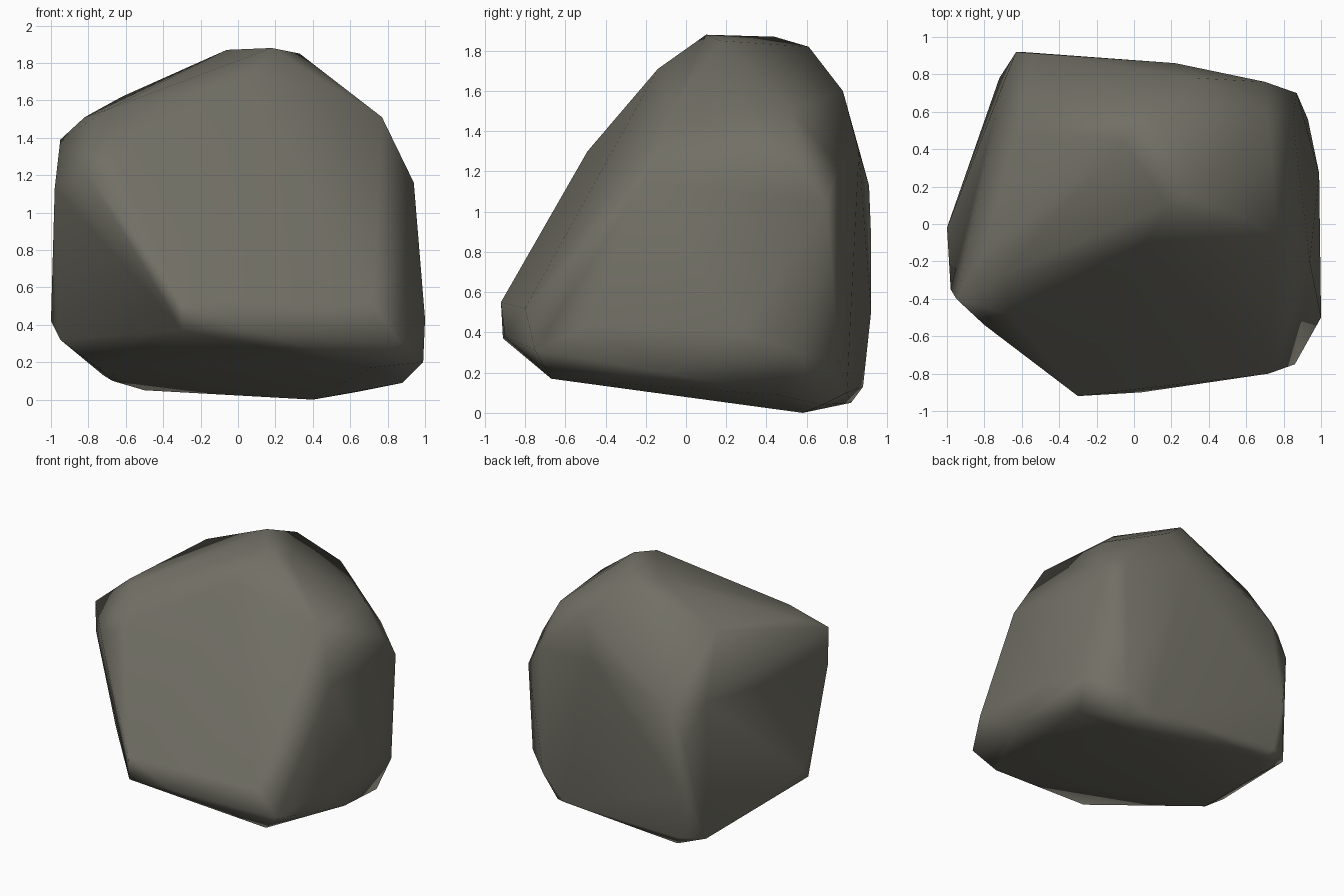
import bpy, bmesh

# Corner points of the chiselled boulder, grouped by height
crown = [(0.18, 0.1, 1.88), (-0.06, 0.44, 1.87), (0.33, 0.17, 1.85), (0.08, 0.61, 1.82),
         (-0.62, 0.5, 1.62), (-0.7, -0.27, 1.55), (-0.82, -0.17, 1.51), (-0.95, -0.4, 1.39),
         (0.05, -0.14, 1.71), (0.77, -0.07, 1.51), (0.72, 0.52, 1.5), (0.34, 0.78, 1.6),
         (-0.65, -0.49, 1.3)]
shoulder = [(0.94, -0.2, 1.16), (0.85, 0.55, 1.25), (0.7, 0.76, 1.23), (0.87, 0.7, 1.04),
            (-0.98, -0.35, 1.13), (-0.63, 0.92, 0.88), (-0.5, 0.91, 1.13), (-0.7, 0.75, 1.17),
            (0.22, 0.86, 1.3), (-0.8, -0.54, 1.2)]
waist = [(-0.3, -0.92, 0.55), (-0.3, -0.91, 0.37), (0.04, -0.9, 0.38), (0.72, -0.8, 0.52),
         (0.86, -0.75, 0.31), (1, -0.5, 0.43), (-1, -0.02, 0.42),
         (-0.6, 0.92, 0.5), (0.7, 0.76, 0.25), (0.93, 0.56, 0.3), (0.99, 0.27, 0.4)]
base = [(0.71, -0.67, 0.17), (-0.95, -0.15, 0.32), (0.99, -0.1, 0.2), (-0.7, 0.4, 0.13),
        (-0.75, -0.11, 0.17), (0.4, 0.58, 0), (0.63, 0.68, 0.04), (0.88, 0.45, 0.09),
        (-0.72, 0.78, 0.13), (-0.67, 0.59, 0.1), (-0.5, 0.82, 0.05), (-0.55, 0.88, 0.13),
        (0.5, 0.8, 0.1)]

# Wrap the points in a convex hull
bm = bmesh.new()
for p in crown + shoulder + waist + base:
    bm.verts.new(p)
bmesh.ops.convex_hull(bm, input=bm.verts[:])
bmesh.ops.delete(bm, geom=[v for v in bm.verts if not v.link_faces], context='VERTS')
bmesh.ops.recalc_face_normals(bm, faces=bm.faces[:])
for f in bm.faces:
    f.smooth = True
mesh = bpy.data.meshes.new("boulder")
bm.to_mesh(mesh)
bm.free()
boulder = bpy.data.objects.new("boulder", mesh)
bpy.context.collection.objects.link(boulder)

# Smooth shading that keeps the broad facets flat
wn = boulder.modifiers.new("weighted_normals", 'WEIGHTED_NORMAL')
wn.weight = 50

# Stone colour
stone = bpy.data.materials.new("grey_stone")
stone.diffuse_color = (0.165, 0.16, 0.13, 1)
mesh.materials.append(stone)
